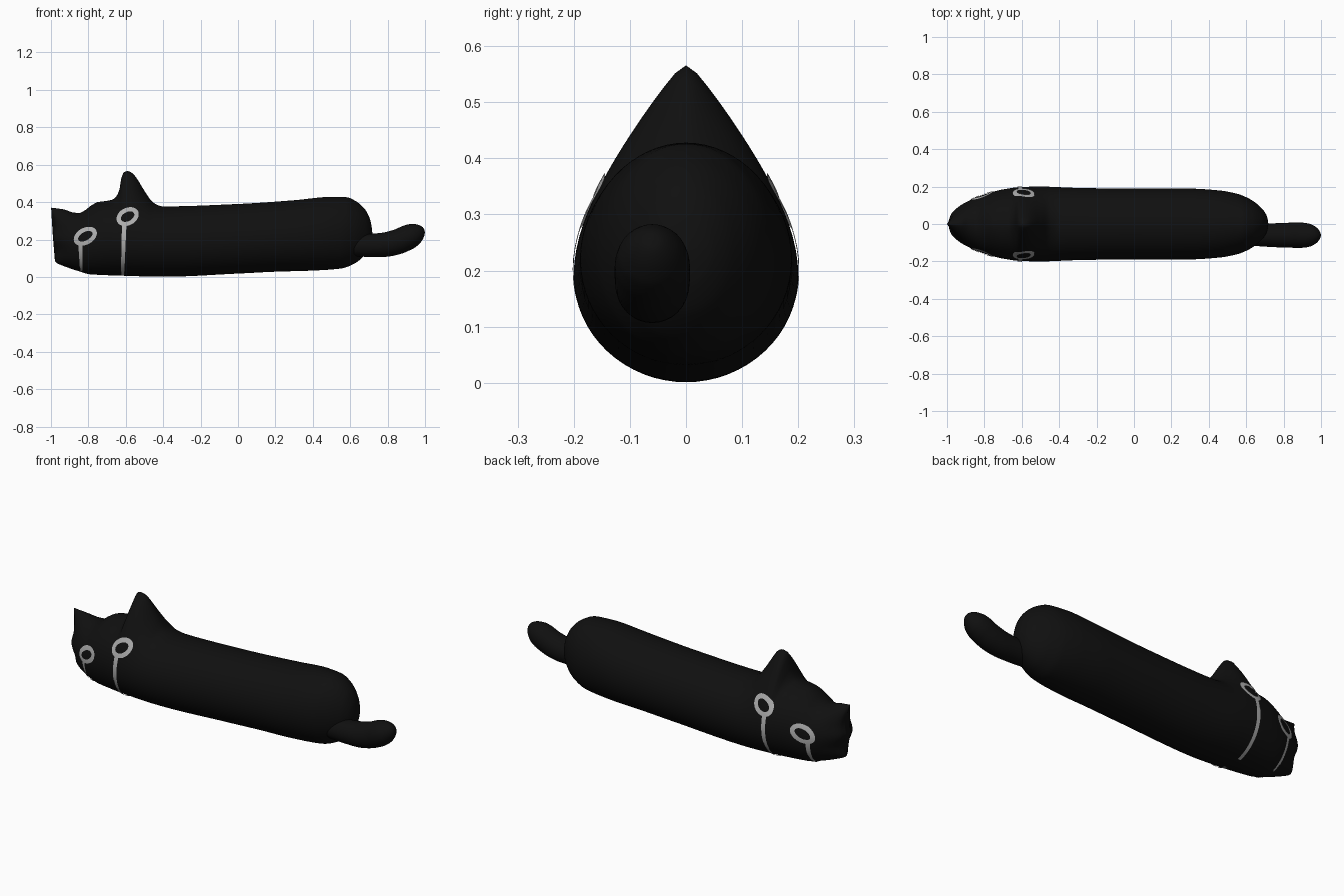
import bpy, bmesh, math
from mathutils import Vector
from mathutils.bvhtree import BVHTree

if "Cube" in bpy.data.objects:
    bpy.data.objects.remove(bpy.data.objects["Cube"])


def material(name, rgb):
    m = bpy.data.materials.new(name)
    m.diffuse_color = (*rgb, 1)
    m.use_nodes = True
    m.node_tree.nodes["Principled BSDF"].inputs["Base Color"].default_value = m.diffuse_color
    return m


BLACK = material("soft black", (0.005, 0.005, 0.005))
GREY = material("light grey", (0.42, 0.42, 0.42))


def interp(pts):
    """Smooth monotone curve through (x, value) points."""
    n = len(pts)
    d = [(pts[i + 1][1] - pts[i][1]) / (pts[i + 1][0] - pts[i][0]) for i in range(n - 1)]
    m = [d[0]] + [2 * a * b / (a + b) if a * b > 0 else 0 for a, b in zip(d, d[1:])] + [d[-1]]

    def f(x):
        if x <= pts[0][0]:
            return pts[0][1]
        for i in range(n - 1):
            (x0, y0), (x1, y1) = pts[i], pts[i + 1]
            if x <= x1:
                h = x1 - x0
                t = (x - x0) / h
                return (y0 * (1 + 2 * t) * (1 - t) ** 2 + y1 * t * t * (3 - 2 * t)
                        + h * m[i] * t * (1 - t) ** 2 - h * m[i + 1] * t * t * (1 - t))
        return pts[-1][1]
    return f


def finish(bm, name, mat):
    me = bpy.data.meshes.new(name)
    bm.to_mesh(me)
    me.materials.append(mat)
    for p in me.polygons:
        p.use_smooth = True
    ob = bpy.data.objects.new(name, me)
    bpy.context.collection.objects.link(ob)
    return ob


def loft(rings):
    """Skin closed rings and cap both ends."""
    bm = bmesh.new()
    vs = [[bm.verts.new(p) for p in r] for r in rings]
    n = len(vs[0])
    for a, b in zip(vs, vs[1:]):
        for i in range(n):
            j = (i + 1) % n
            bm.faces.new((a[i], a[j], b[j], b[i]))
    bm.faces.new(vs[0])
    bm.faces.new(vs[-1])
    bmesh.ops.recalc_face_normals(bm, faces=bm.faces)
    return bm


# Body with head and ears: side profile, ear-free profile, underside, half width
top = interp([(-.985, .37), (-.96, .367), (-.92, .36), (-.88, .345), (-.85, .342), (-.82, .355),
              (-.79, .378), (-.75, .40), (-.7, .407), (-.665, .416), (-.642, .445), (-.628, .49),
              (-.622, .54), (-.605, .563), (-.59, .566), (-.565, .555), (-.54, .525), (-.5, .46),
              (-.45, .395), (-.4, .377), (0, .39), (.3, .41), (.5, .428), (.58, .426),
              (.63, .405), (.68, .36), (.707, .305), (.715, .265), (.718, .238)])
base = interp([(-.985, .32), (-.9, .335), (-.85, .342), (-.79, .37), (-.7, .398), (-.6, .392),
               (-.45, .377), (0, .39), (.3, .41), (.5, .43), (.72, .43)])
bottom = interp([(-.985, .085), (-.975, .075), (-.94, .06), (-.85, .03), (-.79, .014), (-.6, .006),
                 (-.4, .001), (0, .018), (.2, .028), (.4, .034), (.55, .045), (.62, .07),
                 (.68, .12), (.707, .17), (.715, .205), (.718, .232)])
width = interp([(-.985, .02), (-.975, .05), (-.95, .08), (-.9, .115), (-.8, .158), (-.7, .185),
                (-.6, .198), (-.5, .2), (-.3, .193), (0, .189), (.3, .189), (.45, .18),
                (.55, .162), (.62, .133), (.68, .087), (.707, .05), (.715, .025), (.718, .004)])
face_shift = interp([(.08, .005), (.137, .015), (.21, -.005), (.265, .005), (.365, -.014)])

STATIONS, SIDES = 220, 64
rings = []
for k in range(STATIONS + 1):
    x = -.1335 - .8515 * math.cos(math.pi * k / STATIONS)
    t, lo, w = top(x), bottom(x), width(x)
    b = min(t, base(x))
    zc = (b + lo) / 2
    fade = max(0, 1 - (x + .985) / .15)
    ring = []
    for i in range(SIDES):
        a = 2 * math.pi * i / SIDES
        c, s = math.cos(a), math.sin(a)
        z = zc + (b - zc) * s
        if s > 0:  # ears rise as a rounded ridge
            z += (t - b) * max(0, 1.06 - math.sqrt(c * c + .0036)) ** 1.4
        ring.append((x + fade * face_shift(z), w * c, z))
    rings.append(ring)
bm = loft(rings)
bm.normal_update()
tree = BVHTree.FromBMesh(bm)
finish(bm, "body", BLACK)

# Tail: a tube following a bent path, offset to the front side
path = [(.62, .165, .055), (.7, .168, .061), (.78, .172, .065), (.85, .187, .067), (.9, .208, .067),
        (.935, .225, .062), (.962, .239, .049), (.98, .248, .034), (.992, .254, .016), (.995, .256, .003)]
tz, tr = interp([(p[0], p[1]) for p in path]), interp([(p[0], p[2]) for p in path])
rings = []
for k in range(49):
    x = .62 + .375 * math.sin(math.pi / 2 * k / 48)
    ang = math.atan2(tz(x + .004) - tz(x - .004), .008) if x < .985 else .45
    r = tr(x)
    rings.append([(x - r * math.sin(ang) * math.sin(a), -.06 + r * math.cos(a),
                   tz(x) + r * math.cos(ang) * math.sin(a))
                  for a in (2 * math.pi * i / 32 for i in range(32))])
finish(loft(rings), "tail", BLACK)


def decal(name, rows, closed):
    """Thin marking from rows of (x, z) points, laid on the body on both sides."""
    for side, label in ((-1, "front"), (1, "back")):
        bm = bmesh.new()
        grid = []
        for row in rows:
            line = []
            for x, z in row:
                loc, nor, _, _ = tree.ray_cast(Vector((x, side * 2, z)), Vector((0, -side, 0)))
                line.append(bm.verts.new(loc + nor * .004) if loc else None)
            grid.append(line)
        pairs = list(zip(grid, grid[1:])) + ([(grid[-1], grid[0])] if closed else [])
        for a, b in pairs:
            for i in range(len(a) - 1):
                q = (a[i], a[i + 1], b[i + 1], b[i])
                if None in q:
                    continue
                f = bm.faces.new(q)
                f.normal_update()
                if f.normal.y * side < 0:
                    f.normal_flip()
        finish(bm, name + "_" + label, GREY)


def eye(name, cx, cz, major, minor, tilt):
    rows = []
    for i in range(40):
        a = 2 * math.pi * i / 40
        row = []
        for j in range(4):
            u = (major - .024 * j / 3) * math.cos(a)
            v = (minor - .022 * j / 3) * math.sin(a)
            row.append((cx + u * math.cos(tilt) - v * math.sin(tilt),
                        cz + u * math.sin(tilt) + v * math.cos(tilt)))
        rows.append(row)
    decal(name, rows, True)


def streak(name, x0, z0, x1, z1, w0, w1):
    rows = []
    for i in range(31):
        t = i / 30
        x, z, w = x0 + (x1 - x0) * t, z0 + (z1 - z0) * t, w0 + (w1 - w0) * t
        rows.append([(x + w * (j / 3 - .5), z) for j in range(4)])
    decal(name, rows, False)


# Eye rings and the streaks running down from them
eye("outer_eye", -.815, .217, .066, .044, .5)
eye("inner_eye", -.59, .321, .062, .046, .5)
streak("outer_streak", -.842, .19, -.836, .032, .022, .014)
streak("inner_streak", -.608, .285, -.617, .012, .024, .018)
